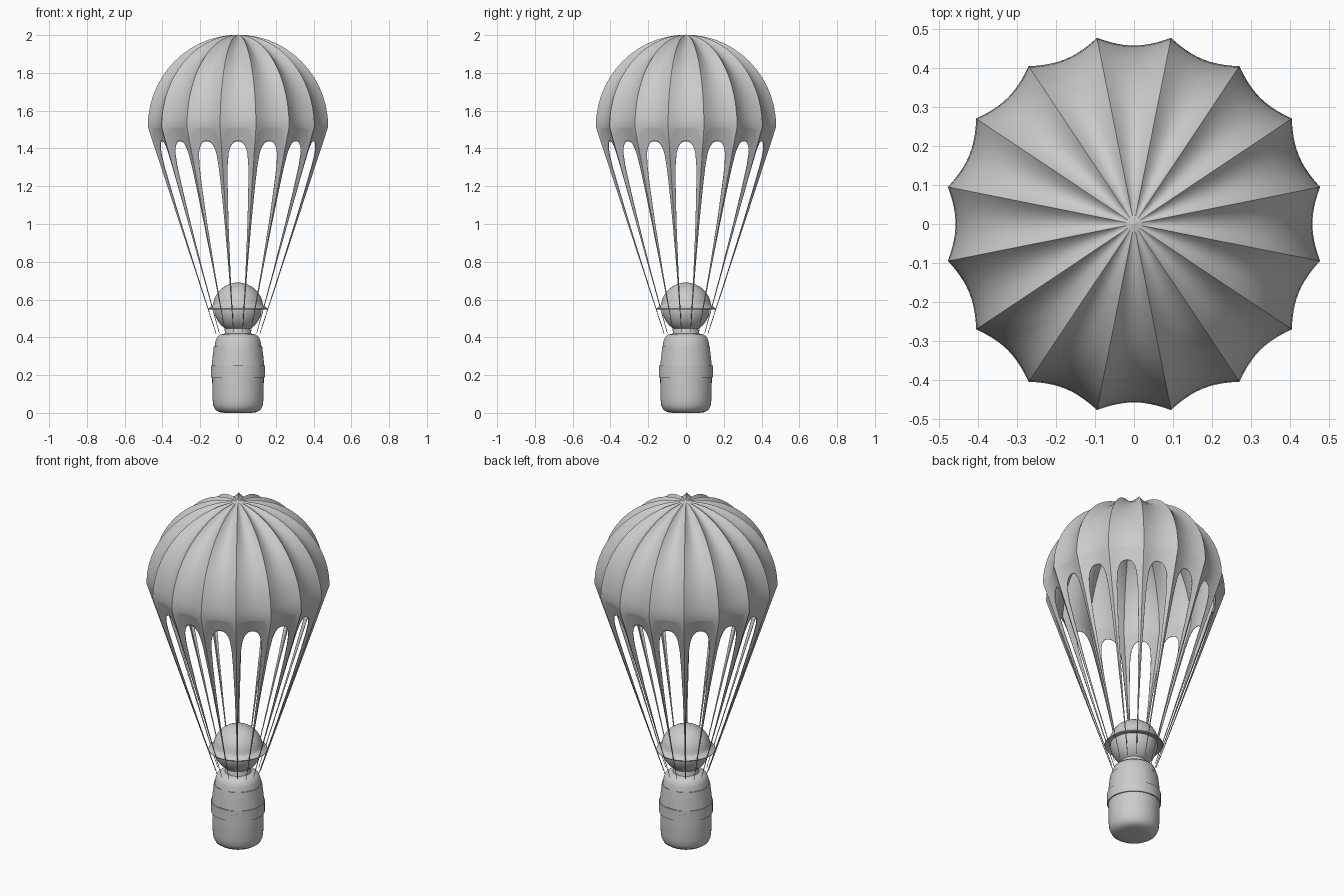
import bpy, bmesh, math

if "Cube" in bpy.data.objects:
    bpy.data.objects.remove(bpy.data.objects["Cube"])

def finish(name, bm, angle=35):
    bmesh.ops.remove_doubles(bm, verts=bm.verts, dist=1e-5)
    bmesh.ops.recalc_face_normals(bm, faces=bm.faces)
    me = bpy.data.meshes.new(name)
    bm.to_mesh(me)
    bm.free()
    ob = bpy.data.objects.new(name, me)
    bpy.context.collection.objects.link(ob)
    bpy.ops.object.select_all(action='DESELECT')
    ob.select_set(True)
    bpy.context.view_layer.objects.active = ob
    bpy.ops.object.shade_smooth_by_angle(angle=math.radians(angle))
    return ob

def grid_faces(bm, cols):
    for a, b in zip(cols, cols[1:]):
        for i in range(len(a) - 1):
            bm.faces.new((a[i], a[i + 1], b[i + 1], b[i]))

def lathe(name, profile, a0=0.0, a1=2 * math.pi, n=48):
    bm = bmesh.new()
    cols = []
    for k in range(n + 1):
        a = a0 + (a1 - a0) * k / n
        cols.append([bm.verts.new((r * math.cos(a), r * math.sin(a), z)) for r, z in profile])
    grid_faces(bm, cols)
    bmesh.ops.dissolve_degenerate(bm, dist=1e-6, edges=bm.edges)
    return finish(name, bm)

def lerp_table(table, t):
    for (t0, z0), (t1, z1) in zip(table, table[1:]):
        if t <= t1:
            return z0 + (z1 - z0) * (t - t0) / (t1 - t0)
    return table[-1][1]

# Canopy: 16 scalloped gores whose ridges taper down into cords
N, R, ZC, DEPTH = 16, 0.487, 1.515, 0.029
Z_END, R_END = 0.42, 0.12
hem = [(0, 1.438), (.2, 1.435), (.35, 1.425), (.5, 1.403), (.6, 1.375), (.69, 1.31),
       (.75, 1.2), (.83, 1.0), (.9, .74), (.94, .43), (1, .42)]
steps = [-t for t, _ in reversed(hem)] + [t for t, _ in hem[1:]]
bm = bmesh.new()
for g in range(N):
    mid = g * 2 * math.pi / N
    cols = []
    for t in steps:
        a = mid + t * math.pi / N
        dip = DEPTH * (1 - t * t)
        pts = []
        for i in range(15):
            p = math.pi / 2 * i / 14
            rad = R - dip * min(1, 1.8 * math.sin(p))
            pts.append((rad * math.sin(p), ZC + rad * math.cos(p)))
        z_hem = lerp_table(hem, abs(t))
        for i in range(1, 9):
            z = ZC + (z_hem - ZC) * i / 8
            r = R_END + (R - R_END) * (z - Z_END) / (ZC - Z_END)
            pts.append((r * (1 - dip / R), z))
        cols.append([bm.verts.new((r * math.cos(a), r * math.sin(a), z)) for r, z in pts])
    grid_faces(bm, cols)
bmesh.ops.remove_doubles(bm, verts=bm.verts, dist=1e-5)
bmesh.ops.dissolve_degenerate(bm, dist=1e-6, edges=bm.edges)
canopy = finish("canopy", bm, 50)
mod = canopy.modifiers.new("cloth", 'SOLIDIFY')
mod.thickness = 0.003
mod.offset = -1

# Barrel-shaped body with a short neck
lathe("body", [(0, 0), (.07, 0), (.1, .004), (.12, .017), (.131, .04), (.135, .075),
               (.137, .2), (.134, .27), (.126, .34), (.119, .38), (.11, .402),
               (.095, .414), (.07, .42), (.065, .45), (0, .45)])

# Belt around the waist
lathe("belt", [(.130, .188), (.143, .188), (.143, .25), (.130, .25), (.130, .188)])

# Vest halves, split at the front and back
gap = 0.2
vest = [(.12, .25), (.139, .25), (.134, .30), (.128, .352), (.115, .352), (.12, .25)]
for name, a in (("vest_right", -math.pi / 2), ("vest_left", math.pi / 2)):
    lathe(name, vest, a + gap, a + math.pi - gap, 24)

# Head
bpy.ops.mesh.primitive_uv_sphere_add(segments=48, ring_count=24, radius=.126, location=(0, 0, .553))
bpy.context.object.name = "head"
bpy.ops.object.shade_smooth_by_angle()

# Domed helmet with a flared brim
dome = [(.133 * math.sin(math.pi / 2 * i / 12), .557 + .133 * math.cos(math.pi / 2 * i / 12))
        for i in range(12)]
lathe("helmet", dome + [(.137, .567), (.146, .561), (.157, .552), (.155, .547),
                        (.14, .552), (.122, .555)])
